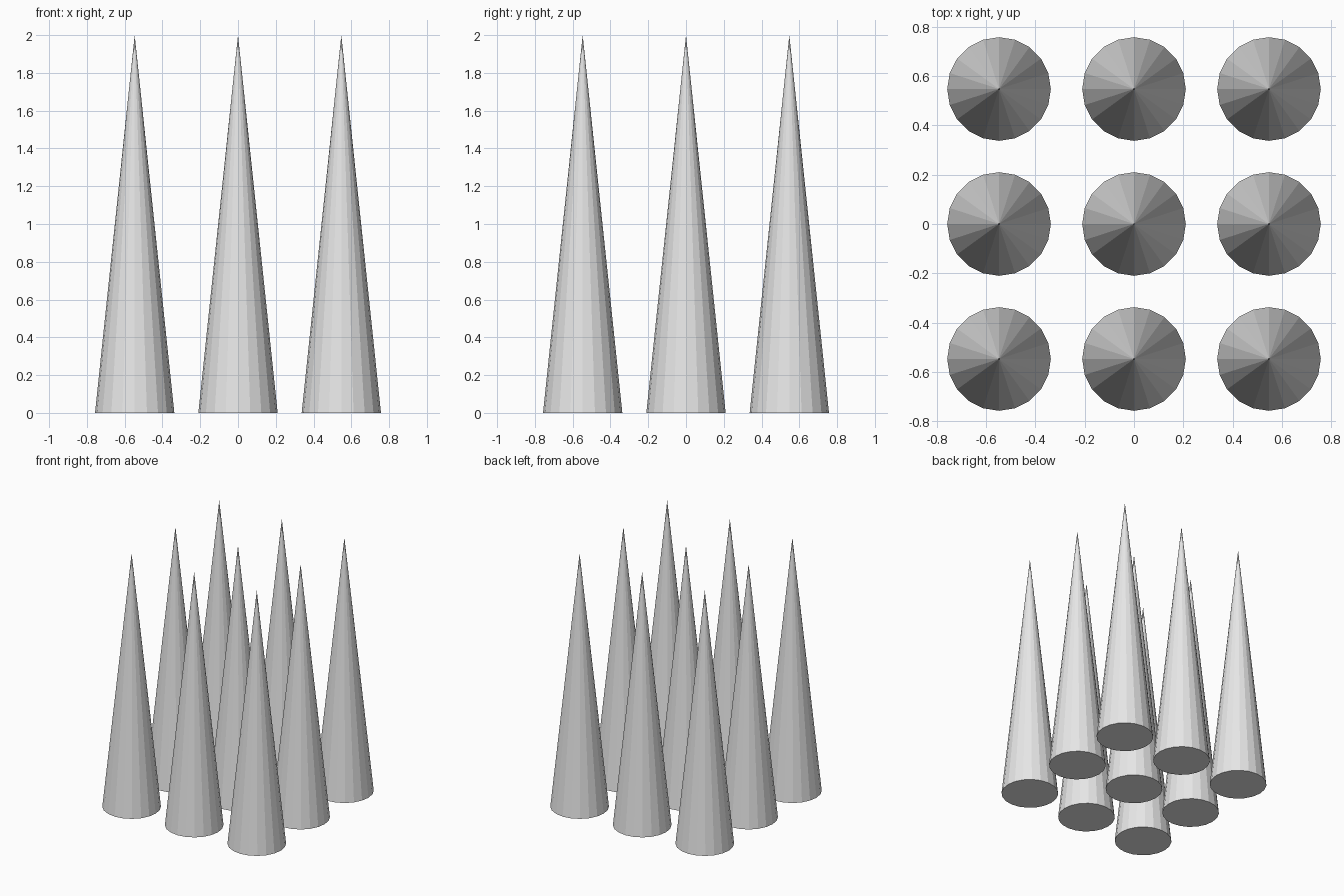
import bpy

SPACING = 0.547
RADIUS = 0.21
HEIGHT = 2.0
SIDES = 20

cube = bpy.data.objects.get("Cube")
if cube:
    bpy.data.objects.remove(cube, do_unlink=True)

# One plain grey for every spike
grey = bpy.data.materials.new("light_grey")
grey.use_nodes = True
colour = (0.8, 0.8, 0.8, 1.0)
grey.diffuse_color = colour
for node in grey.node_tree.nodes:
    if node.type == 'BSDF_PRINCIPLED':
        node.inputs["Base Color"].default_value = colour

# Grid of flat-sided spikes with closed bases
rows = {"front": -1, "middle": 0, "back": 1}
columns = {"right": -1, "centre": 0, "left": 1}
for row, y in rows.items():
    for column, x in columns.items():
        bpy.ops.mesh.primitive_cone_add(
            vertices=SIDES, radius1=RADIUS, radius2=0, depth=HEIGHT,
            end_fill_type='NGON',
            location=(x * SPACING, y * SPACING, HEIGHT / 2))
        spike = bpy.context.object
        spike.name = f"spike_{row}_{column}"
        spike.data.materials.append(grey)
        bpy.ops.object.shade_flat()
